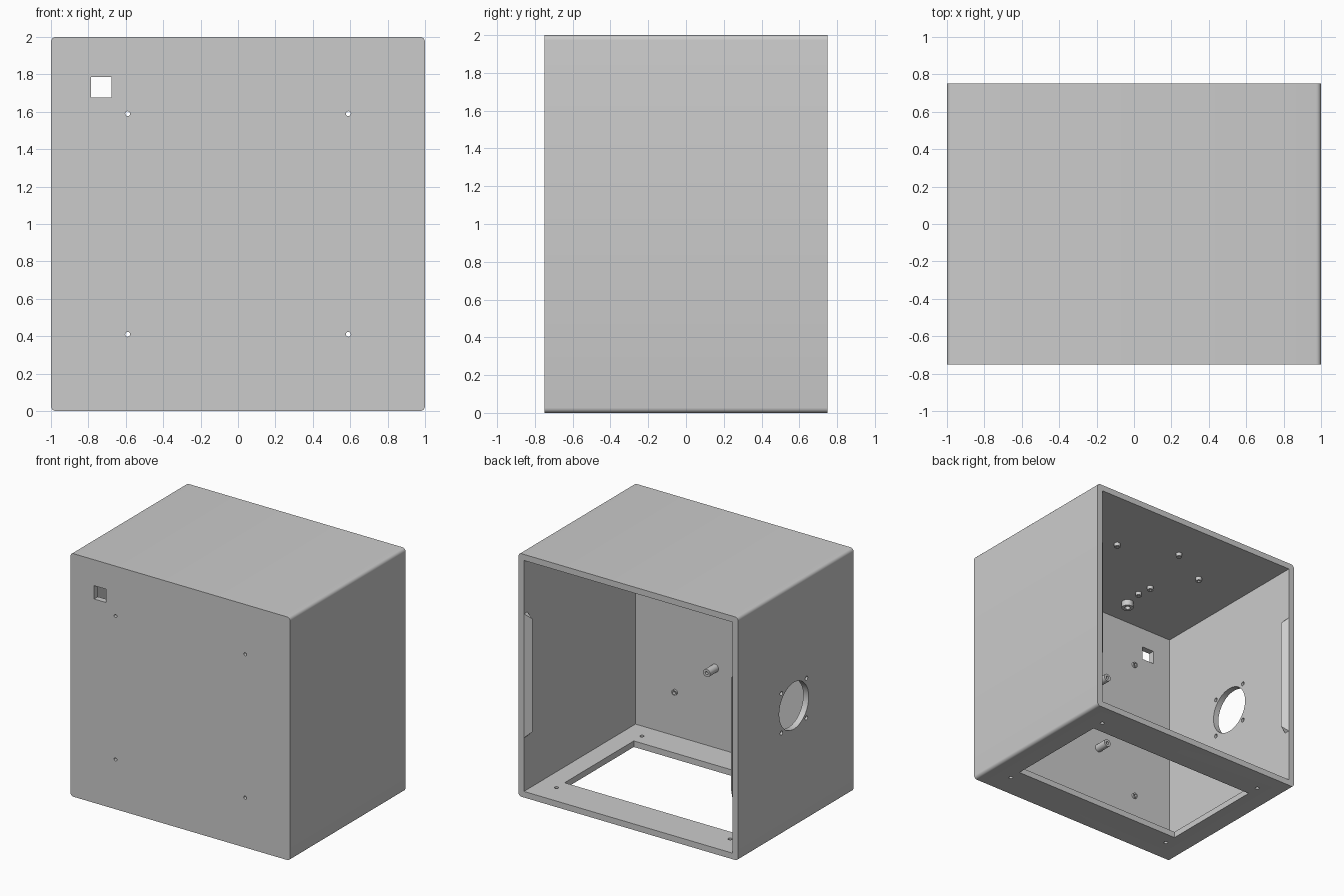
import bpy, bmesh, math
from mathutils import Matrix, Vector

cube = bpy.data.objects.get("Cube")
if cube:
    bpy.data.objects.remove(cube, do_unlink=True)

W, D, H, T = 2.0, 1.5, 2.0, 0.05      # outer size and wall thickness

grey = bpy.data.materials.new("plain grey")
grey.use_nodes = True
grey.diffuse_color = (0.6, 0.6, 0.6, 1)
grey.node_tree.nodes["Principled BSDF"].inputs["Base Color"].default_value = (0.6, 0.6, 0.6, 1)


def finish(name, bm, smooth=True):
    bmesh.ops.recalc_face_normals(bm, faces=bm.faces)
    me = bpy.data.meshes.new(name)
    bm.to_mesh(me)
    bm.free()
    me.materials.append(grey)
    ob = bpy.data.objects.new(name, me)
    bpy.context.collection.objects.link(ob)
    if smooth:
        activate(ob)
        bpy.ops.object.shade_smooth_by_angle(angle=math.radians(35))
    return ob


def activate(ob):
    bpy.ops.object.select_all(action='DESELECT')
    ob.select_set(True)
    bpy.context.view_layer.objects.active = ob


def add_box(bm, centre, size):
    m = Matrix.Translation(centre) @ Matrix.Diagonal((*size, 1))
    return bmesh.ops.create_cube(bm, size=1, matrix=m)["verts"]


def facing(axis):
    return Vector(axis).to_track_quat('Z', 'Y').to_matrix().to_4x4()


def add_drill(bm, centre, axis, radius, sides=16):
    bmesh.ops.create_cone(bm, cap_ends=True, segments=sides, radius1=radius, radius2=radius,
                          depth=T * 4, matrix=Matrix.Translation(centre) @ facing(axis))


def hollow_post(name, base, axis, radius, bore, height, sides=20):
    # tube standing on a wall, open at the base
    bm = bmesh.new()
    rings = []
    for r, h in ((radius, 0), (radius, height), (bore, height), (bore, 0)):
        rings.append([bm.verts.new((r * math.cos(math.tau * i / sides),
                                    r * math.sin(math.tau * i / sides), h)) for i in range(sides)])
    for a, b in zip(rings, rings[1:]):
        for i in range(sides):
            j = (i + 1) % sides
            bm.faces.new((a[i], a[j], b[j], b[i]))
    bm.transform(Matrix.Translation(base) @ facing(axis))
    return finish(name, bm)


def catch(name, side):
    # ramped snap ridge inside the rear opening, with tapered ends
    x, y, p = side * (W / 2 - T), D / 2, 0.045
    bm = bmesh.new()
    ends = []
    for s in (-1, 1):
        ends.append([bm.verts.new(co) for co in (
            (x, y, 1 + s * 0.51), (x - side * p, y - p, 1 + s * (0.51 - p)),
            (x, y - p, 1 + s * 0.51))])
        bm.faces.new(ends[-1])
    for i in range(3):
        j = (i + 1) % 3
        bm.faces.new((ends[0][i], ends[0][j], ends[1][j], ends[1][i]))
    return finish(name, bm, smooth=False)


corners = [(i, j) for i in (-1, 1) for j in (-1, 1)]

# Outer case with rounded long edges
bm = bmesh.new()
add_box(bm, (0, 0, H / 2), (W, D, H))
long_edges = [e for e in bm.edges if abs(e.verts[0].co.y - e.verts[1].co.y) > 1]
bmesh.ops.bevel(bm, geom=long_edges, offset=0.027, segments=5, profile=0.5, affect='EDGES')
case = finish("case", bm, smooth=False)

# Cavity open at the back
cutters = []
bm = bmesh.new()
add_box(bm, (0, T, H / 2), (W - 2 * T, D, H - 2 * T))
cutters.append(finish("cavity_cutter", bm, smooth=False))

# Openings: floor window, front socket, fan port and screw holes
bm = bmesh.new()
add_box(bm, (0, 0, 0), (1.58, 0.9, T * 4))
add_box(bm, (-0.73, -D / 2, 1.732), (0.11, T * 4, 0.11))
fan_y = T / 2
add_drill(bm, (-W / 2, fan_y, 1), (1, 0, 0), 0.192, 48)
for i, j in corners:
    add_drill(bm, (i * 0.79, j * 0.555, 0), (0, 0, 1), 0.016)
    add_drill(bm, (i * 0.59, -D / 2, 1 + j * 0.59), (0, 1, 0), 0.013)
    add_drill(bm, (-W / 2, fan_y + i * 0.163, 1 + j * 0.163), (1, 0, 0), 0.017)
cutters.append(finish("opening_cutter", bm, smooth=False))

for cutter in cutters:
    cutter.hide_render = True
    mod = case.modifiers.new("cut", 'BOOLEAN')
    mod.operation, mod.solver, mod.object = 'DIFFERENCE', 'EXACT', cutter
    activate(case)
    bpy.ops.object.modifier_apply(modifier=mod.name)
    bpy.data.objects.remove(cutter, do_unlink=True)
activate(case)
bpy.ops.object.shade_smooth_by_angle(angle=math.radians(35))

# Snap ridges on both side walls
catch("left_catch", 1)
catch("right_catch", -1)

# Posts on the inside of the front wall
front_in = -D / 2 + T
for i, j in corners:
    hollow_post("front_standoff", (i * 0.225, front_in, 1 + j * 0.295), (0, 1, 0), 0.032, 0.013, 0.11)
    hollow_post("front_screw_boss", (i * 0.59, front_in, 1 + j * 0.59), (0, 1, 0), 0.023, 0.013, 0.015)

# Posts hanging from the ceiling
for x, y in ((0.33, 0.19), (-0.14, 0.38), (-0.5, 0.19), (-0.3, -0.16), (-0.29, -0.29)):
    hollow_post("ceiling_peg", (x, y, H - T), (0, 0, -1), 0.024, 0.01, 0.03)
hollow_post("ceiling_socket", (-0.32, -0.46, H - T), (0, 0, -1), 0.046, 0.022, 0.05)
